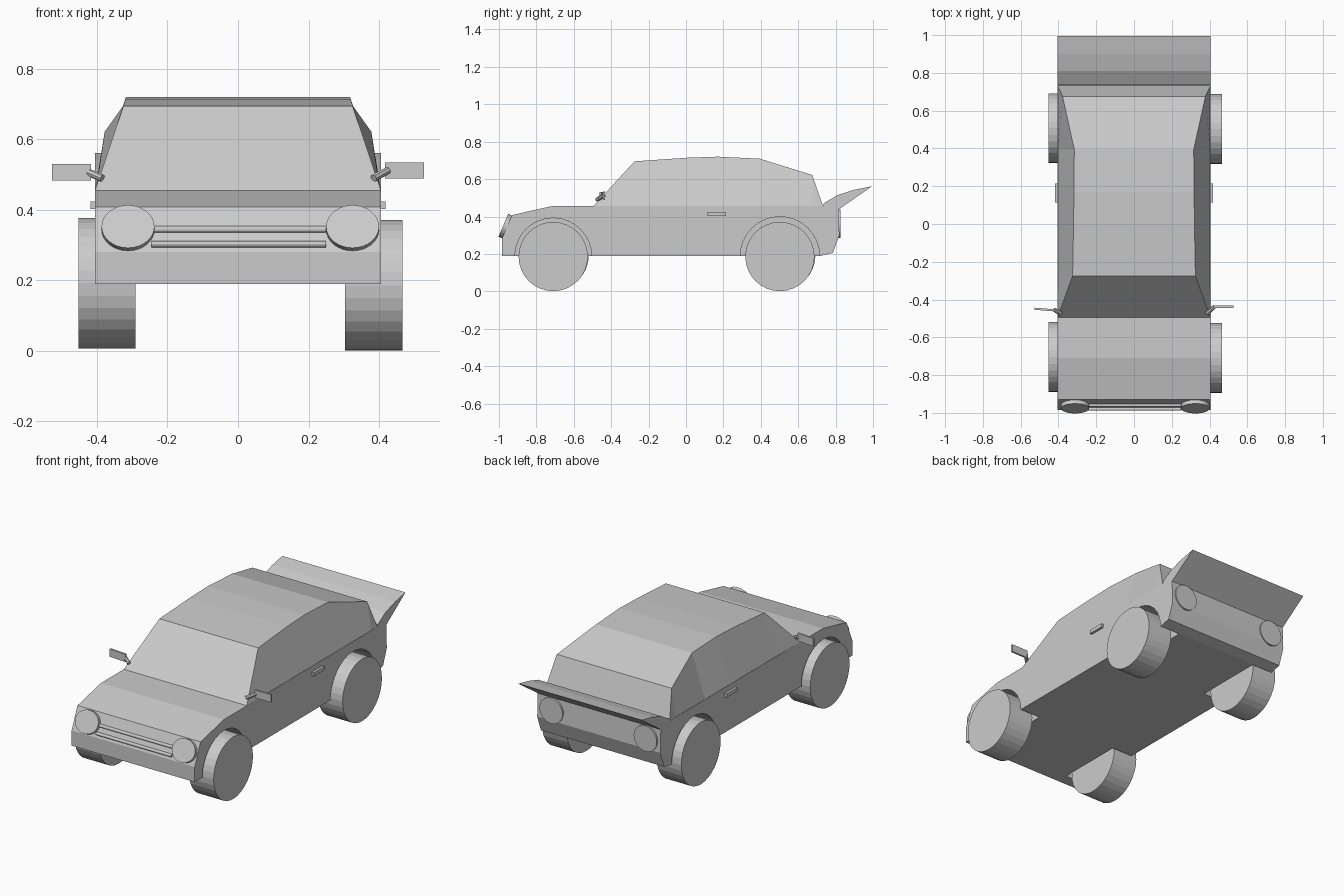
import bpy, bmesh
from math import pi, atan2
from mathutils import Vector, Matrix

if "Cube" in bpy.data.objects:
    bpy.data.objects.remove(bpy.data.objects["Cube"])


def finish(name, bm):
    bmesh.ops.recalc_face_normals(bm, faces=bm.faces)
    me = bpy.data.meshes.new(name)
    bm.to_mesh(me)
    bm.free()
    ob = bpy.data.objects.new(name, me)
    bpy.context.collection.objects.link(ob)
    return ob


def prism(name, profile, half):
    """Extrude a (y, z) side profile across the car's width."""
    bm = bmesh.new()
    face = bm.faces.new([bm.verts.new((-half, y, z)) for y, z in profile])
    ext = bmesh.ops.extrude_face_region(bm, geom=[face])
    moved = [g for g in ext["geom"] if isinstance(g, bmesh.types.BMVert)]
    bmesh.ops.translate(bm, verts=moved, vec=(2 * half, 0, 0))
    return finish(name, bm)


def disc(name, loc, rot, radius, depth, scale=(1, 1, 1), sides=32):
    bm = bmesh.new()
    mat = Matrix.Translation(loc) @ rot @ Matrix.Diagonal((*scale, 1))
    bmesh.ops.create_cone(bm, cap_ends=True, segments=sides, radius1=radius,
                          radius2=radius, depth=depth, matrix=mat)
    return finish(name, bm)


def box(name, loc, size, rot=Matrix()):
    bm = bmesh.new()
    mat = Matrix.Translation(loc) @ rot @ Matrix.Diagonal((*size, 1))
    bmesh.ops.create_cube(bm, size=1, matrix=mat)
    return finish(name, bm)


def rod(name, a, b, radius, sides=8):
    a, b = Vector(a), Vector(b)
    rot = (b - a).to_track_quat('Z', 'Y').to_matrix().to_4x4()
    return disc(name, (a + b) / 2, rot, radius, (b - a).length, sides=sides)


HALF = 0.405
BELT = 0.457
ACROSS = Matrix.Rotation(pi / 2, 4, 'Y')

# Lower body
body = prism("body", [(-0.985, 0.19), (-0.985, 0.28), (-0.93, 0.408), (-0.71, BELT),
                      (0.735, BELT), (0.815, 0.437), (0.82, 0.30),
                      (0.785, 0.205), (0.72, 0.19)], HALF)

# Wheels and wheel arches
for end, y, arch in (("front", -0.71, 0.205), ("rear", 0.502, 0.212)):
    for side, s, x, z, dy in (("left", -1, -0.372, 0.192, 0.005),
                              ("right", 1, 0.385, 0.186, 0.0)):
        cutter = disc(f"{end}_{side}_arch_cutter", (s * 0.42, y, 0.187), ACROSS, arch, 0.30)
        cutter.hide_render = True
        cutter.hide_set(True)
        mod = body.modifiers.new(f"{end}_{side}_arch", 'BOOLEAN')
        mod.operation, mod.object, mod.solver = 'DIFFERENCE', cutter, 'EXACT'
        disc(f"{end}_{side}_wheel", (x, y + dy, z), ACROSS, 0.185, 0.162)

# Cabin: roof line stations (y, z, half width) over a straight belt line
roof = [(-0.495, BELT, 0.405), (-0.275, 0.695, 0.325), (0.0, 0.714, 0.32),
        (0.17, 0.72, 0.318), (0.395, 0.709, 0.316), (0.675, 0.622, 0.378),
        (0.732, BELT, 0.405)]
bm = bmesh.new()
tops = [[bm.verts.new((s * w, y, z)) for s in (-1, 1)] for y, z, w in roof]
feet = [tops[0]] + [[bm.verts.new((s * 0.403, y, BELT)) for s in (-1, 1)]
                    for y, z, w in roof[1:-1]] + [tops[-1]]
for i in range(len(roof) - 1):
    bm.faces.new((tops[i][0], tops[i][1], tops[i + 1][1], tops[i + 1][0]))
    bm.faces.new((feet[i][0], feet[i][1], feet[i + 1][1], feet[i + 1][0]))
    for k in (0, 1):
        ring = list(dict.fromkeys((feet[i][k], feet[i + 1][k], tops[i + 1][k], tops[i][k])))
        bm.faces.new(ring)
finish("cabin", bm)

# Rear spoiler
prism("spoiler", [(0.735, 0.47), (0.81, 0.515), (0.90, 0.543), (0.995, 0.562),
                  (0.815, 0.437), (0.735, BELT)], HALF)

# Headlights and grille bars on the sloping nose
slope = atan2(0.055, 0.128)
nose = Matrix.Rotation(pi / 2 - slope, 4, 'X')
for side, x in (("left", -0.312), ("right", 0.325)):
    disc(f"{side}_headlight", (x, -0.963, 0.347), nose, 0.075, 0.03, (1, 0.88, 1))
for name, y, z in (("upper", -0.96, 0.345), ("lower", -0.979, 0.303)):
    rod(f"{name}_grille_bar", (-0.245, y, z), (0.25, y, z), 0.009, 12)

# Tail lights
for side, x in (("left", -0.31), ("right", 0.31)):
    disc(f"{side}_tail_light", (x, 0.813, 0.362), Matrix.Rotation(pi / 2, 4, 'X'), 0.076, 0.026)

# Door handles and wing mirrors
for side, s, y, z, turn in (("left", -1, -0.453, 0.507, -0.08),
                            ("right", 1, -0.438, 0.512, 0.0)):
    box(f"{side}_door_handle", (s * 0.409, 0.165, 0.413), (0.02, 0.10, 0.022))
    box(f"{side}_mirror", (s * 0.472, y, z), (0.11, 0.011, 0.046),
        Matrix.Rotation(turn, 4, 'Z'))
    rod(f"{side}_mirror_arm", (s * 0.385, -0.475, 0.49), (s * 0.425, y, z), 0.011)
